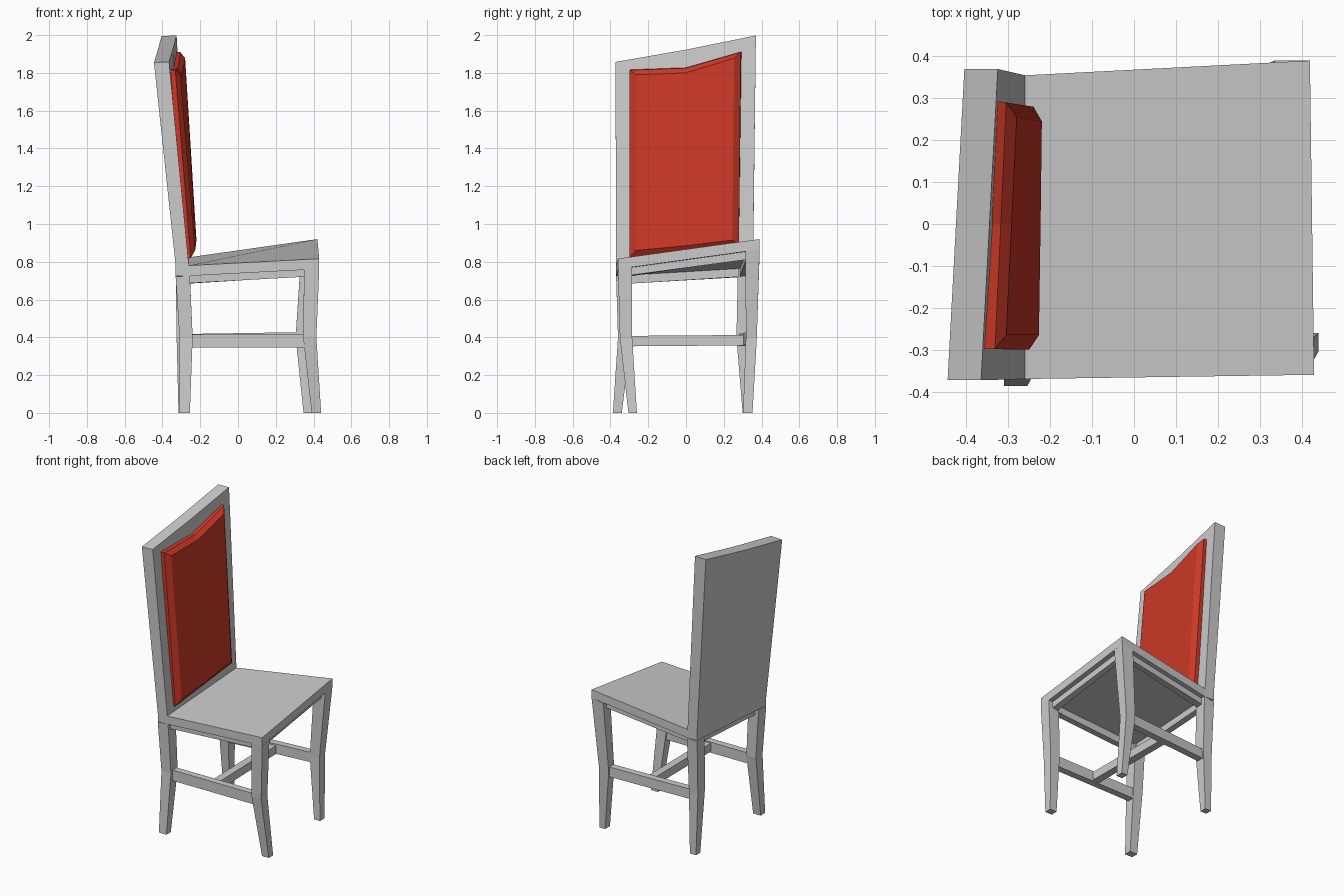
import bpy, bmesh

if "Cube" in bpy.data.objects:
    bpy.data.objects.remove(bpy.data.objects["Cube"])


def loft(name, rings, closed=False, color=None):
    """Skin equal-length rings of points; cap the ends or join last to first."""
    bm = bmesh.new()
    vs = [[bm.verts.new(p) for p in r] for r in rings]
    n = len(rings[0])
    pairs = list(zip(vs, vs[1:])) + ([(vs[-1], vs[0])] if closed else [])
    for a, b in pairs:
        for i in range(n):
            j = (i + 1) % n
            bm.faces.new((a[i], a[j], b[j], b[i]))
    if not closed:
        bm.faces.new(vs[0])
        bm.faces.new(vs[-1])
    bmesh.ops.recalc_face_normals(bm, faces=bm.faces)
    me = bpy.data.meshes.new(name)
    bm.to_mesh(me)
    bm.free()
    ob = bpy.data.objects.new(name, me)
    bpy.context.collection.objects.link(ob)
    if color:
        mat = bpy.data.materials.new(name + "_color")
        mat.diffuse_color = color
        mat.use_nodes = True
        mat.node_tree.nodes["Principled BSDF"].inputs["Base Color"].default_value = mat.diffuse_color
        me.materials.append(mat)
    return ob


def seat_z(x, y):
    """Height of the crooked seat top."""
    u, v = (x + 0.26) / 0.69, (y + 0.37) / 0.75
    near = 0.78 + 0.035 * u
    far = 0.825 + 0.095 * u
    return near + (far - near) * v


def under_z(x, y):
    return seat_z(x, y) - 0.055


# Seat slab
corners = [(-0.26, -0.37), (0.43, -0.36), (0.42, 0.39), (-0.26, 0.355)]
loft("seat", [[(x, y, f(x, y)) for x, y in corners] for f in (under_z, seat_z)])

# Recessed apron running round under the seat
outer = [(-0.305, -0.345), (0.4, -0.335), (0.39, 0.36), (-0.305, 0.325)]
rings = []
for x, y in outer:
    ix = x + (0.04 if x < 0 else -0.04)
    iy = y + (0.04 if y < 0 else -0.04)
    z = under_z(x, y)
    rings.append([(x, y, z + 0.01), (x, y, z - 0.04),
                  (ix, iy, z - 0.04), (ix, iy, z + 0.01)])
loft("apron", rings, closed=True)

# Bent legs: (x0, x1, y0, y1) at the top, knee and foot
legs = {
    "front_leg_near": [(0.35, 0.43, -0.36, -0.285), (0.345, 0.415, -0.35, -0.285), (0.39, 0.44, -0.305, -0.26)],
    "front_leg_far": [(0.335, 0.42, 0.315, 0.39), (0.305, 0.375, 0.317, 0.375), (0.347, 0.39, 0.302, 0.352)],
    "back_leg_near": [(-0.33, -0.255, -0.37, -0.29), (-0.31, -0.24, -0.36, -0.29), (-0.31, -0.255, -0.387, -0.34)],
    "back_leg_far": [(-0.33, -0.255, 0.275, 0.355), (-0.325, -0.26, 0.267, 0.34), (-0.315, -0.27, 0.3, 0.345)],
}
for name, secs in legs.items():
    rings = []
    for k, (x0, x1, y0, y1) in enumerate(secs):
        pts = [(x0, y0), (x1, y0), (x1, y1), (x0, y1)]
        rings.append([(x, y, (under_z(x, y), 0.4, 0)[k]) for x, y in pts])
    loft(name, rings)


# H-shaped stretchers
def bar(name, a, b, w, h, along_x):
    rings = []
    for x, y, z in (a, b):
        dx, dy = (0, w / 2) if along_x else (w / 2, 0)
        rings.append([(x - dx, y - dy, z - h / 2), (x + dx, y + dy, z - h / 2),
                      (x + dx, y + dy, z + h / 2), (x - dx, y - dy, z + h / 2)])
    loft(name, rings)


bar("side_stretcher_near", (-0.27, -0.32, 0.38), (0.37, -0.315, 0.38), 0.045, 0.07, True)
bar("side_stretcher_far", (-0.28, 0.305, 0.385), (0.34, 0.345, 0.395), 0.045, 0.065, True)
bar("cross_stretcher", (0.05, -0.31, 0.38), (0.04, 0.32, 0.385), 0.05, 0.055, False)

# Leaning backrest: side profile lofted across the width
rings = []
for y_low, y_top, x, z in [(-0.37, -0.373, -0.445, 1.855), (0, 0, -0.425, 1.92), (0.355, 0.37, -0.405, 1.995)]:
    s, b = seat_z(-0.26, y_low), under_z(-0.26, y_low)
    rings.append([(-0.33, y_low, b), (-0.33, y_low, s), (x, y_top, z),
                  (x + 0.08, y_top, z + 0.003), (-0.26, y_low, s), (-0.26, y_low, b)])
loft("backrest", rings)

# Red back cushion: base, rim and raised front outline
loft("back_cushion", [
    [(-0.272, -0.3, 0.82), (-0.27, 0, 0.855), (-0.268, 0.28, 0.89),
     (-0.325, 0.293, 1.912), (-0.343, 0, 1.828), (-0.365, -0.298, 1.817)],
    [(-0.25, -0.3, 0.82), (-0.245, 0, 0.855), (-0.24, 0.28, 0.89),
     (-0.305, 0.29, 1.91), (-0.318, 0, 1.825), (-0.332, -0.298, 1.815)],
    [(-0.227, -0.265, 0.86), (-0.223, 0, 0.885), (-0.22, 0.245, 0.915),
     (-0.28, 0.255, 1.878), (-0.292, 0, 1.8), (-0.305, -0.265, 1.79)],
], color=(0.6, 0.04, 0.02, 1))
